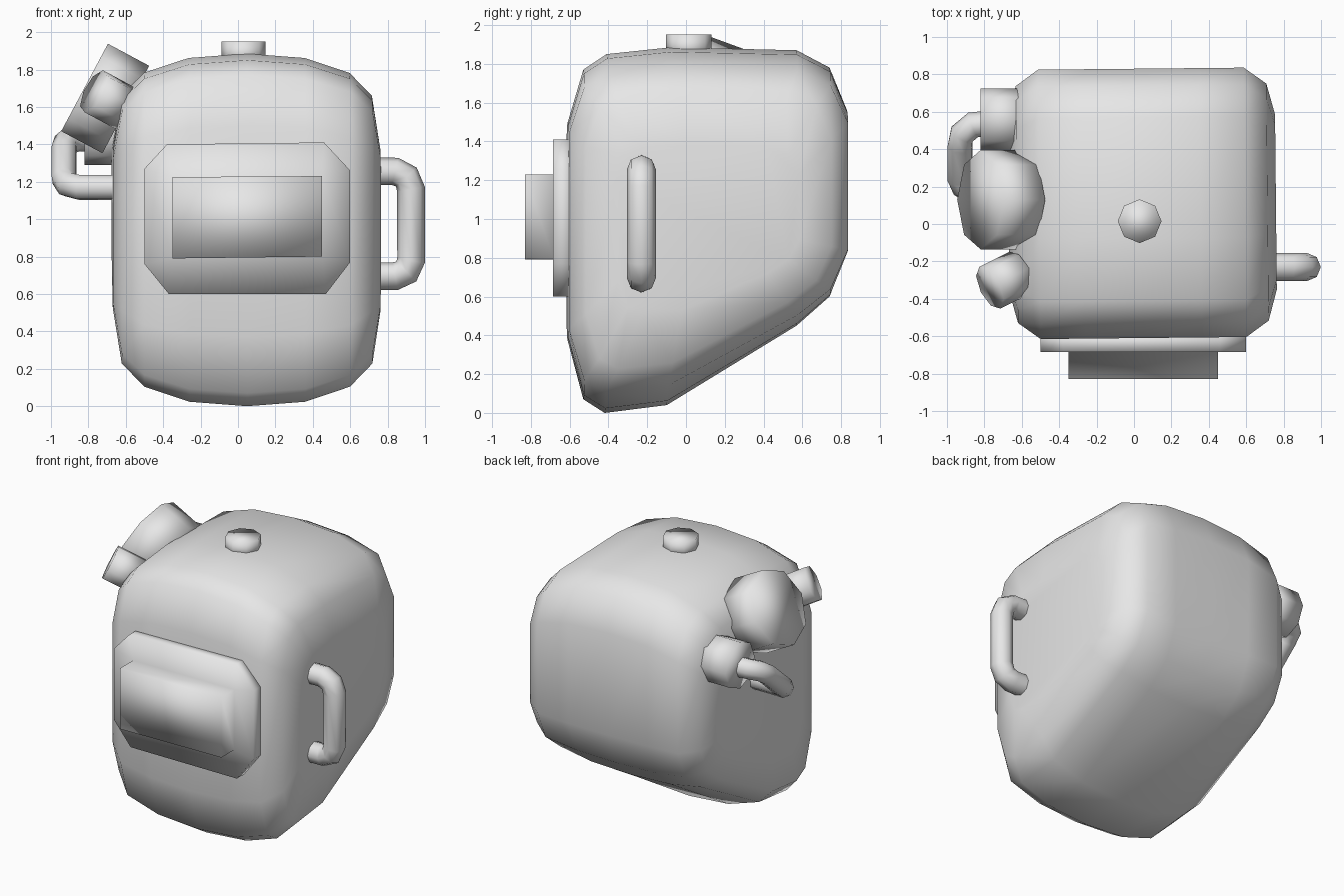
import bpy
import bmesh
from mathutils import Vector

if "Cube" in bpy.data.objects:
    bpy.data.objects.remove(bpy.data.objects["Cube"], do_unlink=True)

# One plain grey for every part
GREY = (0.8, 0.8, 0.8, 1.0)
grey = bpy.data.materials.new("plain_grey")
grey.use_nodes = True
grey.diffuse_color = GREY
grey.node_tree.nodes["Principled BSDF"].inputs["Base Color"].default_value = GREY


def finish(name, bm):
    """Turn a bmesh into a smooth, grey object."""
    bmesh.ops.recalc_face_normals(bm, faces=bm.faces)
    for face in bm.faces:
        face.smooth = True
    mesh = bpy.data.meshes.new(name)
    bm.to_mesh(mesh)
    bm.free()
    mesh.materials.append(grey)
    obj = bpy.data.objects.new(name, mesh)
    bpy.context.collection.objects.link(obj)
    return obj


def bridge(bm, a, b):
    """Join two rings of equal length with quads."""
    n = len(a)
    for i in range(n):
        j = (i + 1) % n
        bm.faces.new((a[i], a[j], b[j], b[i]))


def cylinder(name, center, axis, radius, depth, sides=8):
    bm = bmesh.new()
    bmesh.ops.create_cone(bm, cap_ends=True, segments=sides, radius1=radius,
                          radius2=radius, depth=depth)
    obj = finish(name, bm)
    obj.location = center
    obj.rotation_euler = Vector(axis).to_track_quat('Z', 'Y').to_euler()
    return obj


def tube(name, points, radius):
    """Eight-sided tube along a path, with mitred bends."""
    pts = [Vector(p) for p in points]
    curve = bpy.data.curves.new(name, 'CURVE')
    curve.dimensions = '3D'
    curve.bevel_depth = radius
    curve.bevel_resolution = 2
    curve.use_fill_caps = True
    spline = curve.splines.new('POLY')
    spline.points.add(len(pts) - 1)
    for sp, p in zip(spline.points, pts):
        sp.co = (*p, 1)
    spline.use_smooth = True
    curve.materials.append(grey)
    obj = bpy.data.objects.new(name, curve)
    bpy.context.collection.objects.link(obj)
    bpy.ops.object.select_all(action='DESELECT')
    obj.select_set(True)
    bpy.context.view_layer.objects.active = obj
    bpy.ops.object.convert(target='MESH')


# Helmet shell: side profile (y, z) lofted across x, shrinking to the sides
PROFILE = [(-.42, 0), (-.53, .07), (-.61, .37), (-.61, 1.5), (-.53, 1.77),
           (-.41, 1.85), (-.08, 1.885), (.57, 1.87), (.74, 1.78), (.83, 1.56),
           (.83, .83), (.74, .6), (.57, .45), (-.1, .04)]
HALF = [(.31, 1, .975), (.55, 1, .89), (.67, .88, .76), (.715, .65, .46)]
MID_X, MID_Y, MID_Z = .045, .11, .95
stations = ([(-x, sy, sz) for x, sy, sz in reversed(HALF)]
            + [(0, 1, 1)] + HALF)
bm = bmesh.new()
rings = [[bm.verts.new((MID_X + x, MID_Y + (y - MID_Y) * sy,
                        MID_Z + (z - MID_Z) * sz)) for y, z in PROFILE]
         for x, sy, sz in stations]
for a, b in zip(rings, rings[1:]):
    bridge(bm, a, b)
bm.faces.new(rings[0])
bm.faces.new(rings[-1])
shell = finish("helmet_shell", bm)
shell.rotation_euler.z = .01

# Visor: clipped-corner plate with a raised rectangular window box
PLATE = [(-.5, .76), (-.37, .6), (.47, .6), (.6, .77),
         (.6, 1.26), (.46, 1.41), (-.38, 1.4), (-.5, 1.27)]
BOX = [(-.35, .79), (.45, .8), (.45, 1.23), (-.35, 1.225)]
bm = bmesh.new()
back, rim = [[bm.verts.new((x, y, z)) for x, z in PLATE] for y in (-.58, -.685)]
base, front = [[bm.verts.new((x, y, z)) for x, z in BOX] for y in (-.685, -.83)]
bridge(bm, back, rim)
for i in range(4):
    j = (i + 1) % 4
    bm.faces.new((rim[2 * i], rim[2 * i + 1], base[i]))
    bm.faces.new((rim[2 * i + 1], rim[2 * j], base[j], base[i]))
bridge(bm, base, front)
bm.faces.new(front)
bm.faces.new(back)
finish("visor", bm)

# Knob on the crown
cylinder("top_knob", (.03, .015, 1.89), (0, 0, 1), .117, .12)

# Handle on the left side
tube("left_handle", [(.68, -.23, 1.255), (.84, -.23, 1.255), (.9, -.23, 1.225),
                     (.925, -.23, 1.16), (.925, -.23, .78), (.9, -.23, .72),
                     (.84, -.23, .695), (.68, -.23, .695)], .075)

# Fittings on the right side: large drum, small lamp and hose socket
cylinder("large_drum", (-.71, .13, 1.645), (-.88, 0, .47), .265, .25)
cylinder("small_lamp", (-.69, -.3, 1.64), (-.8, -.4, .43), .125, .2)
cylinder("hose_socket", (-.7, .56, 1.455), (-1, 0, 0), .165, .24)

# Hose looping from the socket back into the shell
tube("hose", [(-.75, .54, 1.43), (-.86, .53, 1.43), (-.92, .48, 1.41),
              (-.93, .42, 1.37), (-.93, .25, 1.22), (-.91, .2, 1.185),
              (-.85, .17, 1.17), (-.62, .17, 1.17)], .07)
